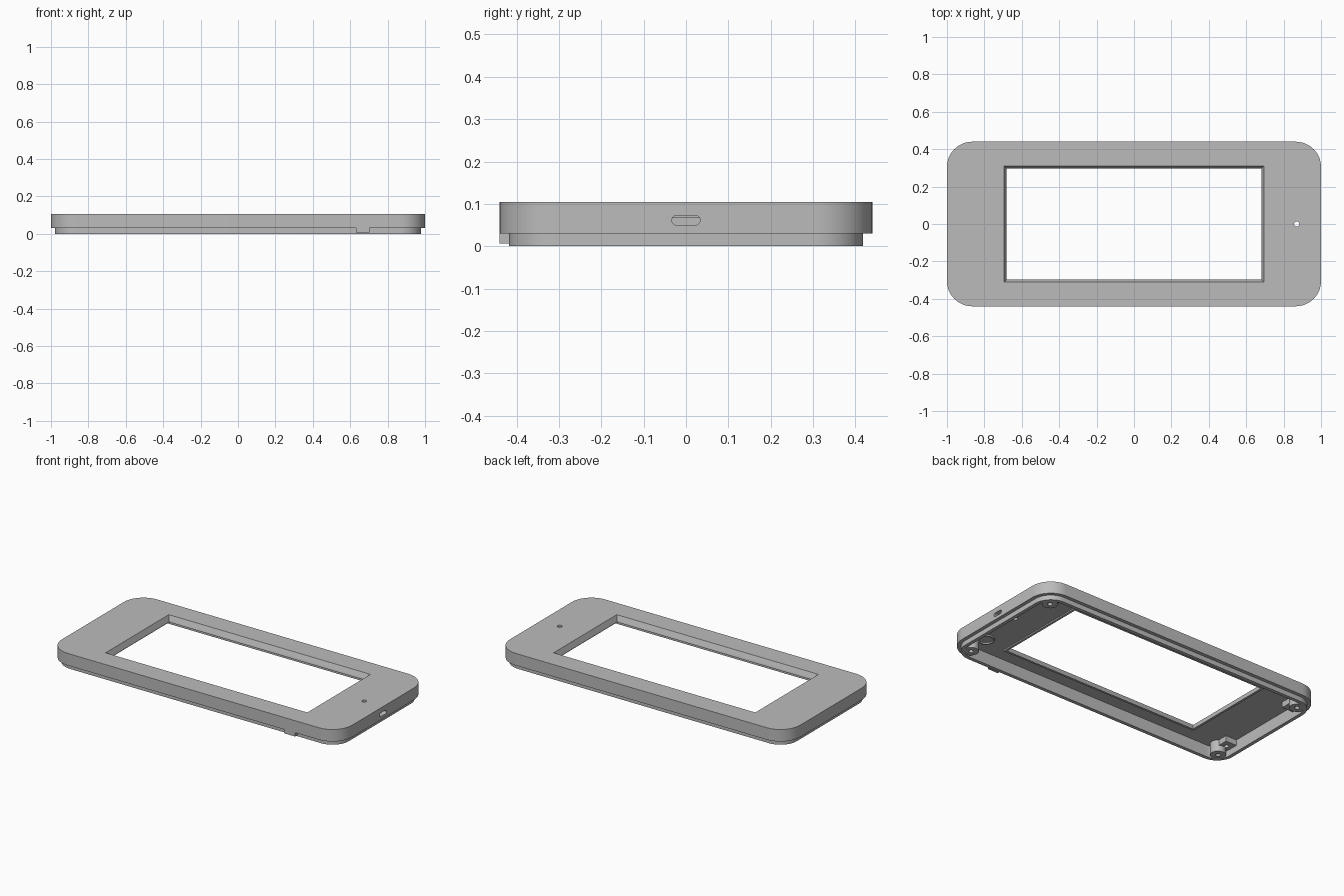
import bpy, bmesh
from math import cos, sin, pi, radians

cube = bpy.data.objects.get("Cube")
if cube:
    bpy.data.objects.remove(cube, do_unlink=True)

grey = bpy.data.materials.new("light grey plastic")
grey.use_nodes = True
COLOUR = (0.5, 0.5, 0.5, 1)
grey.diffuse_color = COLOUR
grey.node_tree.nodes["Principled BSDF"].inputs["Base Color"].default_value = COLOUR


def rounded(hx, hy, r, z, n=12, at=(0, 0)):
    """Ring of points round a rectangle with rounded corners."""
    pts = []
    for k, (sx, sy) in enumerate([(1, 1), (-1, 1), (-1, -1), (1, -1)]):
        for i in range(n + 1):
            a = (k + i / n) * pi / 2
            pts.append((at[0] + sx * (hx - r) + r * cos(a),
                        at[1] + sy * (hy - r) + r * sin(a), z))
    return pts


def rect(hx, hy, z, at=(0, 0)):
    return [(at[0] + sx * hx, at[1] + sy * hy, z)
            for sx, sy in [(1, 1), (-1, 1), (-1, -1), (1, -1)]]


def circle(r, z, at=(0, 0), n=24):
    return [(at[0] + r * cos(2 * pi * i / n), at[1] + r * sin(2 * pi * i / n), z)
            for i in range(n)]


def loft(name, rings, closed=False):
    """Join rings into a solid; closed joins the last ring to the first."""
    bm = bmesh.new()
    vs = [[bm.verts.new(p) for p in ring] for ring in rings]
    pairs = list(zip(vs, vs[1:]))
    if closed:
        pairs.append((vs[-1], vs[0]))
    else:
        bm.faces.new(vs[0])
        bm.faces.new(vs[-1])
    n = len(vs[0])
    for a, b in pairs:
        for i in range(n):
            j = (i + 1) % n
            bm.faces.new((a[i], a[j], b[j], b[i]))
    bmesh.ops.recalc_face_normals(bm, faces=bm.faces)
    me = bpy.data.meshes.new(name)
    bm.to_mesh(me)
    bm.free()
    ob = bpy.data.objects.new(name, me)
    bpy.context.collection.objects.link(ob)
    me.materials.append(grey)
    return ob


def activate(ob):
    bpy.ops.object.select_all(action='DESELECT')
    ob.select_set(True)
    bpy.context.view_layer.objects.active = ob


def cut(ob, cutter):
    mod = ob.modifiers.new("cut", 'BOOLEAN')
    mod.operation = 'DIFFERENCE'
    mod.solver = 'EXACT'
    mod.object = cutter
    activate(ob)
    bpy.ops.object.modifier_apply(modifier=mod.name)


def tube(name, at, r, hole, z0, z1):
    return loft(name, [circle(r, z0, at), circle(r, z1, at),
                       circle(hole, z1, at), circle(hole, z0, at)], closed=True)


TOP, STEP, CEIL = 0.105, 0.03, 0.075

# Hollow shell with a stepped lip round the open underside
shell = loft("shell", [
    rounded(1, 0.44, 0.135, TOP),
    rounded(1, 0.44, 0.135, STEP),
    rounded(0.978, 0.418, 0.113, STEP),
    rounded(0.978, 0.418, 0.113, 0),
    rounded(0.956, 0.396, 0.091, 0),
    rounded(0.956, 0.396, 0.091, CEIL)])

# Raised frame under the window
frame = loft("window_frame", [rect(0.695, 0.31, 0.067), rect(0.695, 0.31, 0.08)])

# Cutters: sloped window, indicator hole, rounded cable slot
window = loft("window_cutter", [
    rect(0.699, 0.314, TOP + 0.01), rect(0.695, 0.311, TOP),
    rect(0.681, 0.296, 0.072), rect(0.681, 0.296, 0.05)])
led = loft("indicator_cutter", [circle(0.014, 0.05, (0.87, 0)),
                                circle(0.014, 0.12, (0.87, 0))])
slot = loft("slot_cutter", [rounded(0.0115, 0.033, 0.011, z, 6) for z in (-0.06, 0.06)])
slot.rotation_euler = (0, pi / 2, 0)
slot.location = (0.98, 0, 0.0615)
bpy.context.view_layer.update()

for cutter in (window, led, slot):
    cutter.hide_render = True
    cut(shell, cutter)
cut(frame, window)
for cutter in (window, led, slot):
    bpy.data.objects.remove(cutter, do_unlink=True)

# Small latch on the front edge
loft("front_latch", [rect(0.036, 0.012, z, (0.666, -0.428)) for z in (0.006, 0.032)])

# Screw posts in the corners, with board mounts beside them
for sy, side in ((-1, "front"), (1, "back")):
    for sx, end in ((-1, "right"), (1, "left")):
        tube(f"{side}_{end}_screw_post", (sx * 0.905, sy * 0.345), 0.045, 0.014,
             0.003, CEIL + 0.005)
    tube(f"{side}_board_ring", (0.85, sy * 0.28), 0.05, 0.042, 0.066, CEIL + 0.005)
    at = (-0.92, sy * 0.29)
    block = loft(f"{side}_board_block", [rect(0.04, 0.045, z, at)
                                         for z in (0.04, CEIL + 0.005)])
    hole = loft("hole_cutter", [circle(0.014, z, at) for z in (0.02, 0.07)])
    cut(block, hole)
    bpy.data.objects.remove(hole, do_unlink=True)

# Smooth rounded walls, sharp edges kept
for ob in list(bpy.context.collection.objects):
    if ob.type == 'MESH' and grey.name in ob.data.materials:
        activate(ob)
        bpy.ops.object.shade_smooth_by_angle(angle=radians(30))
